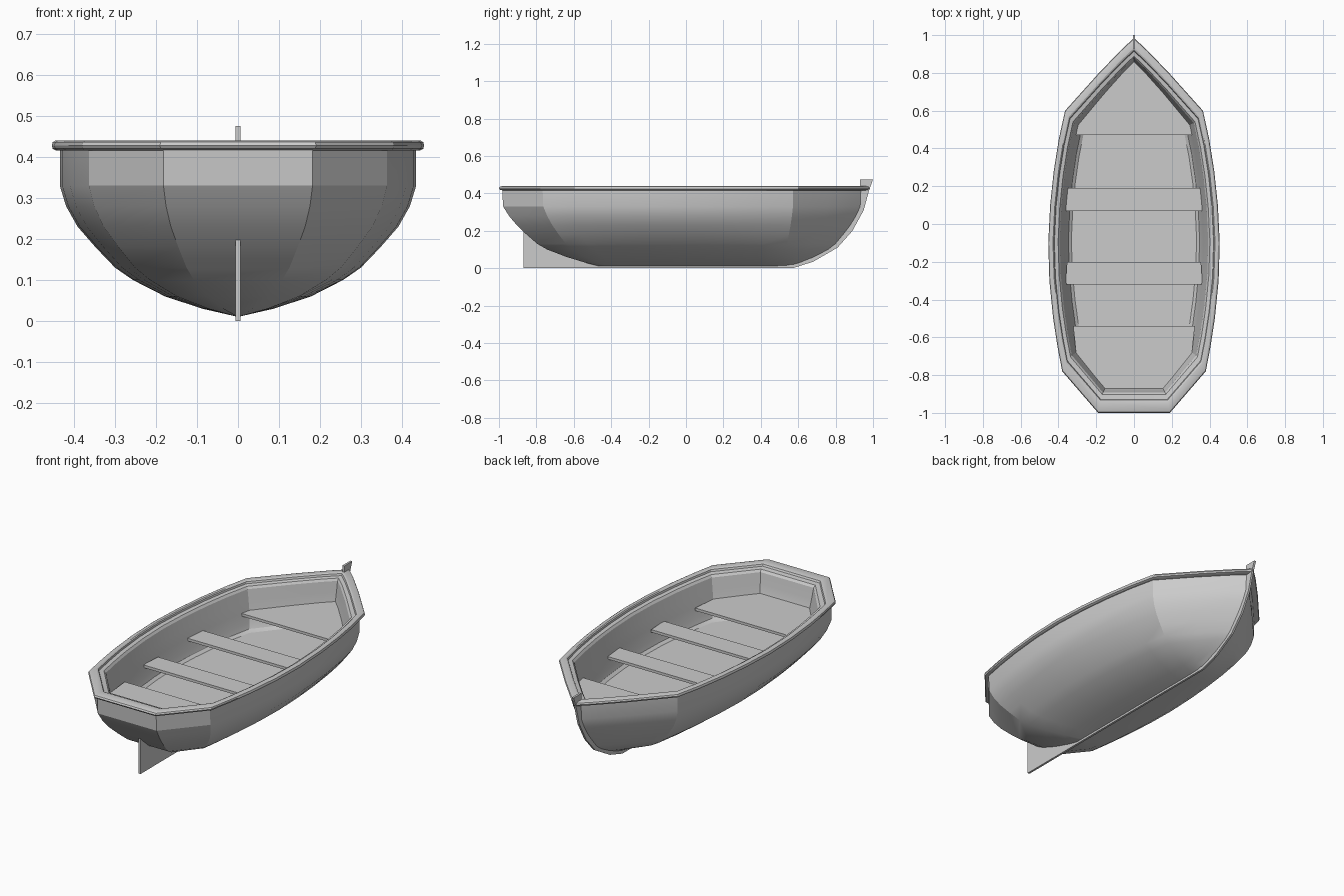
import bpy, bmesh
from mathutils import Vector

if "Cube" in bpy.data.objects:
    bpy.data.objects.remove(bpy.data.objects["Cube"])

# Starboard half of the rim outline, bow to transom
HALF = [(0, .985), (.07, .92), (.19, .795), (.365, .6), (.398, .45), (.425, .28), (.444, .1),
        (.454, -.1), (.448, -.3), (.428, -.5), (.405, -.65), (.38, -.78), (.19, -1)]
OUTLINE = HALF + [(-x, y) for x, y in reversed(HALF[1:])]


def finish(name, bm, angle=None):
    bmesh.ops.remove_doubles(bm, verts=bm.verts, dist=.0005)
    bmesh.ops.recalc_face_normals(bm, faces=bm.faces)
    mesh = bpy.data.meshes.new(name)
    bm.to_mesh(mesh)
    bm.free()
    ob = bpy.data.objects.new(name, mesh)
    bpy.context.collection.objects.link(ob)
    if angle:
        bpy.ops.object.select_all(action='DESELECT')
        ob.select_set(True)
        bpy.context.view_layer.objects.active = ob
        bpy.ops.object.shade_smooth_by_angle(angle=angle)
    return ob


def loft(name, rings, cap=False):
    bm = bmesh.new()
    rows = [[bm.verts.new(p) for p in ring] for ring in rings]
    n = len(OUTLINE)
    for a, b in zip(rows, rows[1:]):
        for i in range(n):
            j = (i + 1) % n
            bm.faces.new((a[i], a[j], b[j], b[i]))
    if cap:
        bm.faces.new(rows[-1])
    return finish(name, bm, .38)


def slab(name, points, depth):
    """Extrude a 3D polygon along the depth vector."""
    bm = bmesh.new()
    face = bm.faces.new([bm.verts.new(p) for p in points])
    res = bmesh.ops.extrude_face_region(bm, geom=[face], use_keep_orig=True)
    verts = [g for g in res['geom'] if isinstance(g, bmesh.types.BMVert)]
    bmesh.ops.translate(bm, verts=verts, vec=Vector(depth))
    return finish(name, bm)


def keel_y(y):
    """Where an outline point ends up on the keel line."""
    if y > .6:
        return .48 + (y - .6) / .385 * .08
    if y < -.78:
        return -.42 + (y + .78) / .22 * .04
    return -.42 + (y + .78) / 1.38 * .9


# Outer hull: height, width factor, pull towards the keel line
levels = [(.425, 1, 0), (.33, 1, .01), (.28, .965, .07), (.23, .9, .15), (.18, .8, .25),
          (.13, .69, .36), (.10, .59, .46), (.06, .41, .66), (.03, .2, .85), (.01, 0, 1)]
rings = []
for z, w, pull in levels:
    ring = []
    for x, y in OUTLINE:
        top = y * (.955 if y > 0 else .983)
        ring.append((x * .957 * w, top + (keel_y(y) - top) * pull, z))
    rings.append(ring)
loft("hull", rings)

# Rounded rim running into the inner wall and floor: x scale, y scale, height
section = [(.93, .93, .416), (.98, .98, .416), (.995, .995, .42), (1, 1, .428), (.995, .995, .436),
           (.98, .98, .44), (.945, .945, .44), (.933, .933, .436), (.928, .928, .426),
           (.885, .902, .422), (.865, .892, .41), (.835, .882, .35), (.81, .872, .30),
           (.785, .85, .24), (.765, .83, .212), (.73, .8, .2)]
loft("rim_and_interior", [[(x * sx, y * sy, z) for x, y in OUTLINE] for sx, sy, z in section], cap=True)

# Seats: mirrored half outlines
seats = {
    "bow_seat": [(.008, .865), (.04, .83), (.15, .705), (.297, .525), (.31, .47)],
    "fore_thwart": [(.354, .19), (.364, .07)],
    "aft_thwart": [(.355, -.20), (.362, -.32)] [::1],
    "stern_seat": [(.322, -.54), (.306, -.69), (.152, -.872)],
}
for name, half in seats.items():
    pts = half + [(-x, y) for x, y in reversed(half)]
    slab(name, [(x, y, .287) for x, y in pts], (0, 0, .015))

# Thin keel with stern fin, bow stem and raised post
keel = [(-.87, 0), (.57, 0), (.68, .035), (.81, .11), (.89, .2), (.95, .31), (.98, .42), (1, .475),
        (.93, .475), (.93, .4), (.885, .28), (.77, .13), (.55, .03), (-.45, .03), (-.7, .13), (-.87, .2)]
slab("keel_and_stem", [(-.006, y, z) for y, z in keel], (.012, 0, 0))
